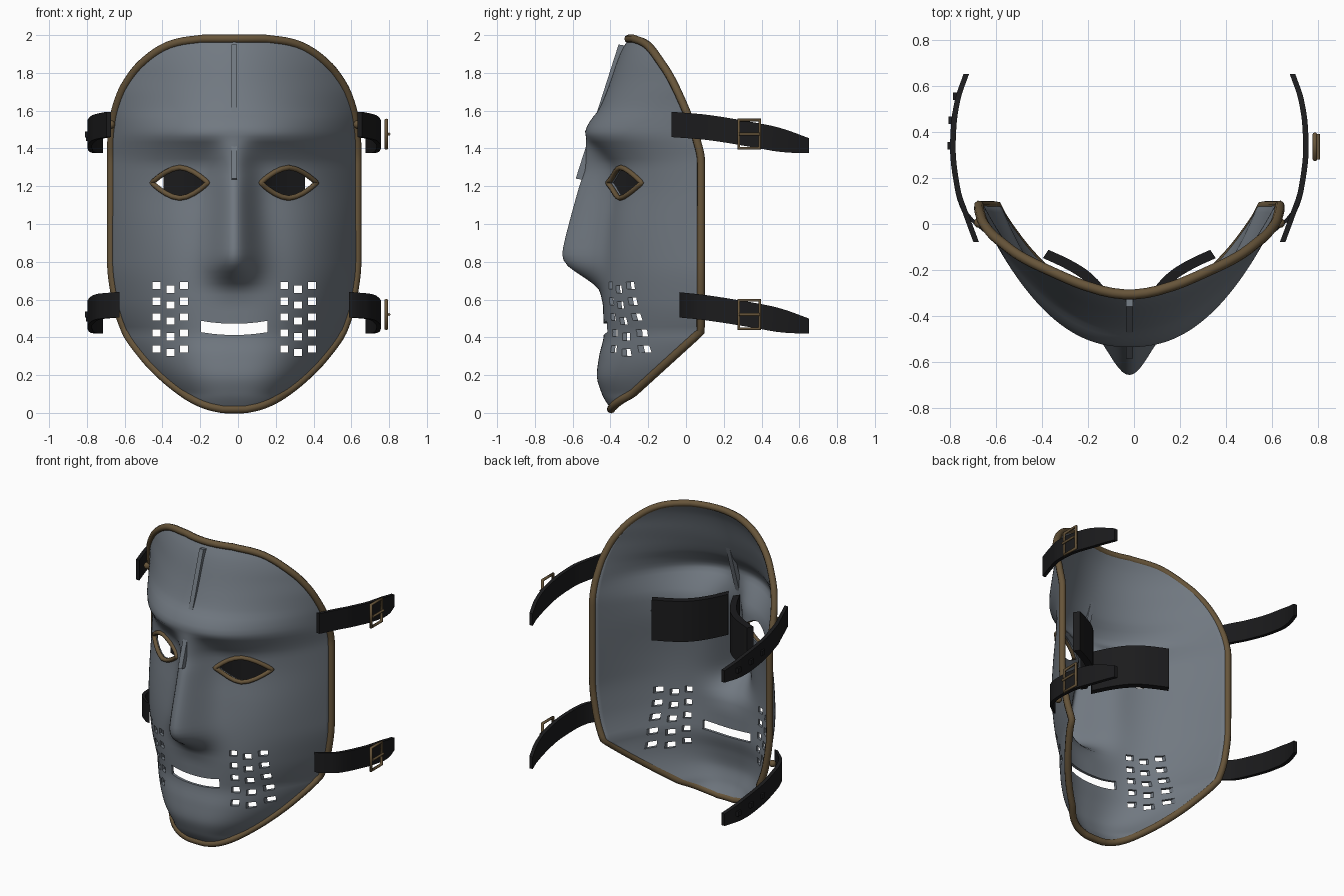
import bpy, bmesh, math
from mathutils import Vector

if "Cube" in bpy.data.objects:
    bpy.data.objects.remove(bpy.data.objects["Cube"])

CX = -0.02  # the mask's own symmetry plane


def material(name, rgb):
    m = bpy.data.materials.new(name)
    m.diffuse_color = (*rgb, 1)
    m.use_nodes = True
    m.node_tree.nodes["Principled BSDF"].inputs["Base Color"].default_value = m.diffuse_color
    return m


STEEL = material("grey_steel", (0.165, 0.19, 0.22))
BRONZE = material("brown_bronze", (0.135, 0.09, 0.042))
LEATHER = material("black_leather", (0.011, 0.011, 0.012))


def smooth_curve(pts):
    """Monotone cubic through (t, value) points."""
    n = len(pts)
    sec = [(pts[i + 1][1] - pts[i][1]) / (pts[i + 1][0] - pts[i][0]) for i in range(n - 1)]
    tan = [sec[0]] + [0 if a * b <= 0 else 2 * a * b / (a + b) for a, b in zip(sec, sec[1:])] + [sec[-1]]

    def value(t):
        t = min(max(t, pts[0][0]), pts[-1][0])
        i = max(k for k in range(n - 1) if pts[k][0] <= t)
        h = pts[i + 1][0] - pts[i][0]
        s = (t - pts[i][0]) / h
        return ((1 + 2 * s) * (1 - s) ** 2 * pts[i][1] + s * (1 - s) ** 2 * h * tan[i]
                + s * s * (3 - 2 * s) * pts[i + 1][1] + s * s * (s - 1) * h * tan[i + 1])
    return value


# Face profiles by height: outline, rim depth, face depth, curvature, centre silhouette, nose width
half_width = smooth_curve([(.02, .06), (.035, .13), (.06, .195), (.1, .265), (.2, .39), (.3, .485), (.43, .575), (.6, .628),
                           (.8, .652), (1.4, .652), (1.55, .64), (1.68, .605), (1.8, .535), (1.88, .455), (1.94, .36),
                           (1.965, .28), (1.98, .17)])
upper_rim = smooth_curve([(.43, .078), (1.33, .08), (1.45, .055), (1.55, .02), (1.68, -.035), (1.79, -.09), (1.88, -.15)])
depth = smooth_curve([(0, -.385), (.1, -.445), (.2, -.472), (.3, -.46), (.42, -.435), (.6, -.44), (.8, -.43), (1, -.41),
                      (1.2, -.39), (1.3, -.4), (1.4, -.47), (1.48, -.535), (1.55, -.505), (1.6, -.465), (1.7, -.42),
                      (1.9, -.348), (2, -.295)])
power = smooth_curve([(0, 2.7), (.5, 2.8), (.9, 3.0), (1.2, 2.7), (1.48, 2.3), (1.8, 1.95), (2, 1.9)])
nose_line = smooth_curve([(.55, -.435), (.65, -.46), (.7, -.515), (.75, -.59), (.8, -.645), (.84, -.655), (.9, -.645),
                          (1, -.62), (1.2, -.565), (1.3, -.535), (1.4, -.53), (1.48, -.53)])
nose_width = smooth_curve([(.6, .1), (.8, .09), (1.1, .077), (1.4, .07)])


def rim_y(z):
    return upper_rim(z) if z > .43 else -.395 + 1.1 * z


def face_point(x, z, push=0.0):
    zc = min(max(z, .1), 1.88)
    y = depth(z) + (rim_y(zc) - depth(zc)) * (abs(x) / half_width(zc)) ** power(z)
    if .55 < z < 1.48:
        y += min(0, nose_line(z) - depth(z)) * math.exp(-.5 * (x / nose_width(z)) ** 2)
    return Vector((x + CX, y - push, z))


def make_object(name, bm, mat, smooth=True):
    me = bpy.data.meshes.new(name)
    bm.to_mesh(me)
    bm.free()
    me.materials.append(mat)
    ob = bpy.data.objects.new(name, me)
    bpy.context.collection.objects.link(ob)
    bpy.ops.object.select_all(action='DESELECT')
    bpy.context.view_layer.objects.active = ob
    ob.select_set(True)
    if smooth:
        bpy.ops.object.shade_smooth_by_angle(angle=math.radians(40))
    return ob


def tube(name, pts, radius, mat, cyclic=True):
    cu = bpy.data.curves.new(name, 'CURVE')
    cu.dimensions = '3D'
    cu.bevel_depth = radius
    cu.bevel_resolution = 2
    cu.use_fill_caps = True
    sp = cu.splines.new('POLY')
    sp.points.add(len(pts) - 1)
    for p, q in zip(sp.points, pts):
        p.co = (*q, 1)
    sp.use_cyclic_u = cyclic
    cu.materials.append(mat)
    ob = bpy.data.objects.new(name, cu)
    bpy.context.collection.objects.link(ob)
    return ob


def prism(bm, loop, offset):
    """Closed solid from a planar loop swept along an offset."""
    a = [bm.verts.new(p) for p in loop]
    b = [bm.verts.new(Vector(p) + Vector(offset)) for p in loop]
    n = len(a)
    faces = [bm.faces.new(a), bm.faces.new(b[::-1])]
    faces += [bm.faces.new((a[i], b[i], b[(i + 1) % n], a[(i + 1) % n])) for i in range(n)]
    bmesh.ops.recalc_face_normals(bm, faces=faces)


def ribbon(name, sections, mat):
    """Solid strip skinned through four-point sections."""
    bm = bmesh.new()
    rows = [[bm.verts.new(p) for p in s] for s in sections]
    for a, b in zip(rows, rows[1:]):
        for i in range(4):
            bm.faces.new((a[i], a[(i + 1) % 4], b[(i + 1) % 4], b[i]))
    bm.faces.new(rows[0][::-1])
    bm.faces.new(rows[-1])
    bmesh.ops.recalc_face_normals(bm, faces=bm.faces)
    return make_object(name, bm, mat)


# Mask shell
ROWS, COLS = 96, 84
bm = bmesh.new()
grid = []
for i in range(ROWS + 1):
    z = 1.0 - .98 * math.cos(math.pi * i / ROWS)
    w = half_width(z)
    grid.append([bm.verts.new(face_point((2 * j / COLS - 1) * w, z)) for j in range(COLS + 1)])
for i in range(ROWS):
    for j in range(COLS):
        bm.faces.new((grid[i][j], grid[i][j + 1], grid[i + 1][j + 1], grid[i + 1][j]))
rim_path = [v.co.copy() for v in grid[0][::28] + [r[-1] for r in grid[2:-1]] + grid[-1][::-12]
            + [r[0] for r in grid[-2:1:-1]]]
mask = make_object("mask_shell", bm, STEEL)
solid = mask.modifiers.new("thickness", 'SOLIDIFY')
solid.thickness = .018
solid.offset = -1


# Openings: eyes, mouth and cheek vents
def eye_outline(s, hw, hh):
    pts = []
    for k in range(24):
        c = math.cos(math.pi * k / 12)
        pts.append((s * .288 + hw * c, 1.218 + math.copysign(hh * (1 - abs(c) ** 1.7), math.sin(math.pi * k / 12))))
    return pts


bm = bmesh.new()
for s in (-1, 1):
    prism(bm, [(x + CX, -.8, z) for x, z in eye_outline(s, .142, .076)], (0, .78, 0))
    for col in range(3):
        for row in range(5):
            x, z = s * (.265 + .073 * col) + CX, .675 - .084 * row - .02 * (col == 1)
            prism(bm, [(x - .021, -.8, z - .019), (x + .021, -.8, z - .019),
                       (x + .021, -.8, z + .019), (x - .021, -.8, z + .019)], (0, .75, 0))
xs = [-.175 + .05 * k for k in range(8)]
mouth = [(x + CX, -.8, .412 + .5 * x * x) for x in xs] + [(x + CX, -.8, .472 + .5 * x * x) for x in xs[::-1]]
prism(bm, mouth, (0, .75, 0))
cutter = make_object("opening_cutter", bm, STEEL, False)
cutter.hide_render = True
cut = mask.modifiers.new("openings", 'BOOLEAN')
cut.operation = 'DIFFERENCE'
cut.solver = 'EXACT'
cut.object = cutter
bpy.context.view_layer.objects.active = mask
for name in ("thickness", "openings"):
    bpy.ops.object.modifier_apply(modifier=name)
bpy.data.objects.remove(cutter)

# Rolled rim round the mask
tube("mask_rim", rim_path, .022, BRONZE)

# Straight ridge bar from forehead to nose bridge
bm = bmesh.new()
prism(bm, [(CX - .015, -.357, 1.95), (CX - .015, -.584, 1.24), (CX - .015, -.55, 1.235), (CX - .015, -.325, 1.945)], (.03, 0, 0))
make_object("ridge_bar", bm, STEEL, False)

# Straps, drawn by distance back from the face
strap_half = smooth_curve([(-.1, .067), (.45, .066), (.52, .061), (.65, .04)])


def strap_x(y, start_x, start_y):
    return smooth_curve([(start_y, start_x), (.05, .712), (.15, .745), (.33, .766), (.43, .762), (.54, .745), (.65, .708)])(y)


for level, x0, y0, zc, rivet_y in (("upper", .665, -.078, 1.527, .005), ("lower", .62, -.035, .572, .02)):
    drop = smooth_curve([(y0, zc), (.08, zc - .012), (.34, zc - .052), (.65, zc - .112)])
    for side, s in (("left", -1), ("right", 1)):
        sections = []
        for k in range(25):
            y = y0 + (.65 - y0) * k / 24
            z, h = drop(y), strap_half(y)
            x = strap_x(y, x0, y0)
            sections.append([(CX + s * (x + dx), y, z + dz)
                             for dx, dz in ((-.012, -h), (.012, -h), (.012, h), (-.012, h))])
        ribbon(f"{level}_strap_{side}", sections, LEATHER)
        # Rivet holding the strap
        bm = bmesh.new()
        bmesh.ops.create_uvsphere(bm, u_segments=12, v_segments=8, radius=.022)
        bmesh.ops.translate(bm, verts=bm.verts, vec=(CX + s * (half_width(zc) + .01), rivet_y, zc))
        make_object(f"{level}_rivet_{side}", bm, BRONZE)
    # Buckle frame, cross bar and prong on the right
    bz = drop(.335)
    tube(f"{level}_buckle", [(.785, .28, bz - .075), (.785, .39, bz - .075), (.785, .39, bz + .075), (.785, .28, bz + .075)],
         .01, BRONZE)
    tube(f"{level}_buckle_prong", [(.799, .28, bz), (.799, .39, bz)], .008, BRONZE, False)
    # Studs on the left strap
    bm = bmesh.new()
    for y in (.34, .45, .555):
        x = CX - strap_x(y, x0, y0)
        prism(bm, [(x, y - .016, drop(y) - .016), (x, y + .016, drop(y) - .016),
                   (x, y + .016, drop(y) + .016), (x, y - .016, drop(y) + .016)], (-.024, 0, 0))
    make_object(f"{level}_strap_studs", bm, LEATHER, False)

# Eye rims and the curved dark panels behind the eyes
panel_y = smooth_curve([(.03, -.46), (.08, -.36), (.14, -.27), (.2, -.215), (.28, -.168), (.363, -.13)])
for side, s in (("left", -1), ("right", 1)):
    tube(f"eye_rim_{side}", [face_point(x, z, .004) for x, z in eye_outline(s, .148, .081)], .014, BRONZE)
    sections = []
    for k in range(15):
        x = .03 + .333 * k / 14
        sections.append([(CX + s * (x + d), panel_y(x) - 1.5 * d, z)
                         for d, z in ((-.012, 1.08), (.012, 1.08), (.012, 1.35), (-.012, 1.35))])
    ribbon(f"eye_panel_{side}", sections, LEATHER)
